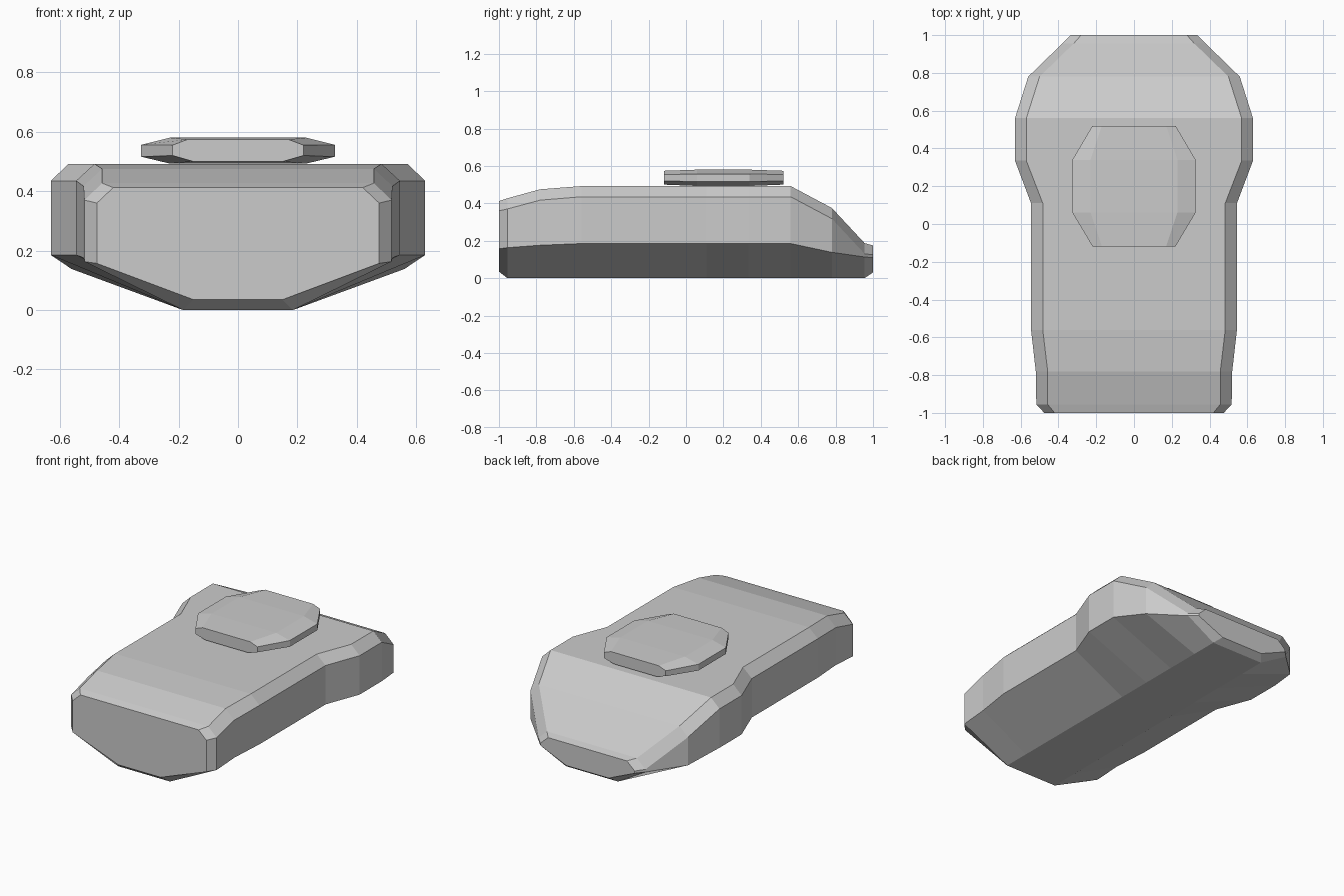
import bpy, bmesh


def loft(name, sections):
    """Loft mirrored eight-sided cross-sections along y.
    Each section: y, half widths (bottom, side, top), heights (bottom, low side, high side, top)."""
    bm = bmesh.new()
    rings = []
    for y, b, w, t, z0, zl, zu, zt in sections:
        half = [(b, z0), (w, zl), (w, zu), (t, zt)]
        ring = half + [(-x, z) for x, z in reversed(half)]
        rings.append([bm.verts.new((x, y, z)) for x, z in ring])
    for a, c in zip(rings, rings[1:]):
        for i in range(8):
            j = (i + 1) % 8
            bm.faces.new((a[i], a[j], c[j], c[i]))
    bm.faces.new(rings[0])
    bm.faces.new(rings[-1][::-1])
    bmesh.ops.recalc_face_normals(bm, faces=bm.faces)
    mesh = bpy.data.meshes.new(name)
    bm.to_mesh(mesh)
    bm.free()
    obj = bpy.data.objects.new(name, mesh)
    bpy.context.collection.objects.link(obj)
    return obj


# Main hull: straight front, flared shoulders, sloping tapered rear
loft("hull", [
    (-1.00, 0.15, 0.475, 0.42, 0.035, 0.157, 0.36, 0.412),
    (-0.955, 0.185, 0.517, 0.457, 0, 0.163, 0.37, 0.427),
    (-0.78, 0.185, 0.52, 0.457, 0, 0.176, 0.417, 0.475),
    (-0.56, 0.185, 0.545, 0.483, 0, 0.185, 0.435, 0.492),
    (0.11, 0.185, 0.545, 0.483, 0, 0.185, 0.435, 0.492),
    (0.335, 0.185, 0.63, 0.57, 0, 0.185, 0.435, 0.492),
    (0.56, 0.185, 0.63, 0.57, 0, 0.185, 0.435, 0.492),
    (0.78, 0.185, 0.56, 0.50, 0, 0.138, 0.318, 0.375),
    (0.955, 0.185, 0.38, 0.32, 0, 0.113, 0.13, 0.187),
    (1.00, 0.15, 0.335, 0.28, 0.03, 0.11, 0.125, 0.175),
])

# Low faceted hatch on the roof
end = (0.15, 0.22, 0.17, 0.50, 0.52, 0.555, 0.574)
mid = (0.23, 0.326, 0.23, 0.493, 0.516, 0.556, 0.58)
loft("roof_hatch", [(-0.118, *end), (0.06, *mid), (0.34, *mid), (0.52, *end)])
